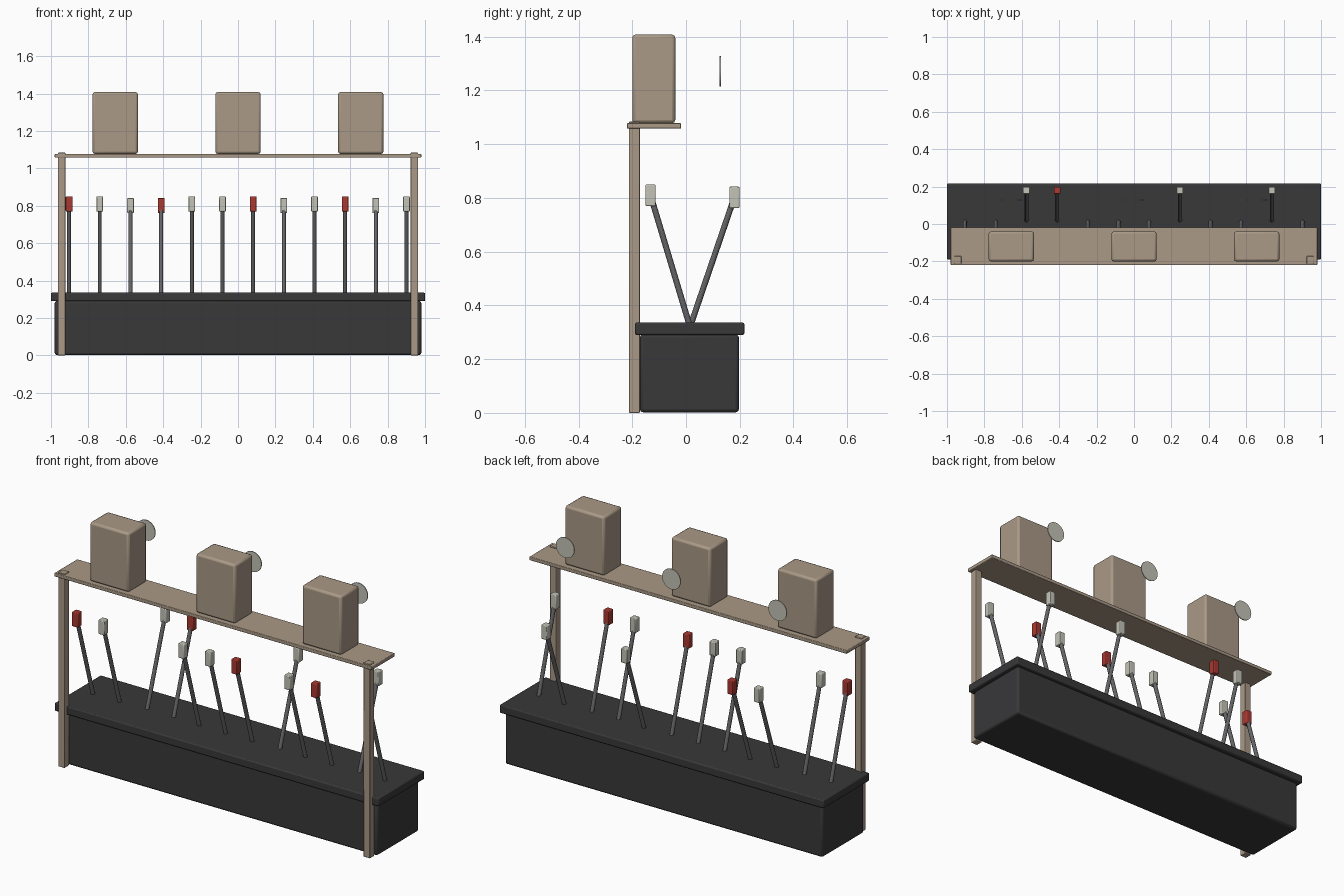
import bpy, math
from mathutils import Vector

if "Cube" in bpy.data.objects:
    bpy.data.objects.remove(bpy.data.objects["Cube"])


def material(name, rgb):
    m = bpy.data.materials.new(name)
    m.diffuse_color = (*rgb, 1)
    m.use_nodes = True
    m.node_tree.nodes["Principled BSDF"].inputs["Base Color"].default_value = m.diffuse_color
    return m


IRON = material("dark_iron", (0.04, 0.04, 0.042))
WOOD = material("tan_wood", (0.40, 0.32, 0.24))
STEEL = material("steel", (0.13, 0.13, 0.14))
RED = material("red", (0.40, 0.04, 0.03))
PALE = material("pale", (0.55, 0.55, 0.48))


def box(name, lo, hi, mat, bevel=0.0, segments=2):
    lo, hi = Vector(lo), Vector(hi)
    bpy.ops.mesh.primitive_cube_add(size=1, location=(lo + hi) / 2)
    ob = bpy.context.object
    ob.name = name
    ob.scale = hi - lo
    bpy.ops.object.transform_apply(location=False, rotation=False, scale=True)
    ob.data.materials.append(mat)
    if bevel:
        mod = ob.modifiers.new("bevel", 'BEVEL')
        mod.width = bevel
        mod.segments = segments
        bpy.ops.object.shade_smooth_by_angle(angle=math.radians(35))
    return ob


def rod(name, a, b, radius, mat, sides):
    a, b = Vector(a), Vector(b)
    d = b - a
    bpy.ops.mesh.primitive_cylinder_add(
        vertices=sides, radius=radius, depth=d.length, location=(a + b) / 2,
        rotation=d.to_track_quat('Z', 'Y').to_euler())
    ob = bpy.context.object
    ob.name = name
    ob.data.materials.append(mat)
    bpy.ops.object.shade_smooth_by_angle(angle=math.radians(50))
    return ob


# Lever frame base and cover plate
box("frame_base", (-0.98, -0.172, 0.002), (0.98, 0.197, 0.292), IRON, 0.012)
box("cover_plate", (-1, -0.19, 0.29), (1, 0.217, 0.336), IRON, 0.006)

# Shelf on two posts
box("shelf", (-0.98, -0.22, 1.058), (0.98, -0.018, 1.078), WOOD, 0.003)
for side, x in (("left", -0.943), ("right", 0.943)):
    box(f"{side}_post", (x - 0.02, -0.212, 0), (x + 0.02, -0.172, 1.084), WOOD, 0.003)

# Instrument cases with their dials behind
for i in range(3):
    x = (i - 1) * 0.656
    box(f"instrument_case_{i + 1}", (x - 0.121, -0.2, 1.078),
        (x + 0.121, -0.04, 1.408), WOOD, 0.012)
    rod(f"dial_{i + 1}", (x, 0.125, 1.271), (x, 0.13, 1.271), 0.057, PALE, 24)

# Levers: most lean forward, the pulled ones lean back; every third grip is red
for i in range(12):
    x = -0.903 + i * 0.164
    y, z = (0.18, 0.802) if i in (2, 3, 7, 10) else (-0.132, 0.81)
    rod(f"lever_{i + 1}", (x, 0.015, 0.32), (x, y, z), 0.011, STEEL, 10)
    box(f"grip_{i + 1}", (x - 0.018, y - 0.019, z - 0.04),
        (x + 0.018, y + 0.019, z + 0.04), RED if i % 3 == 0 else PALE, 0.004)
